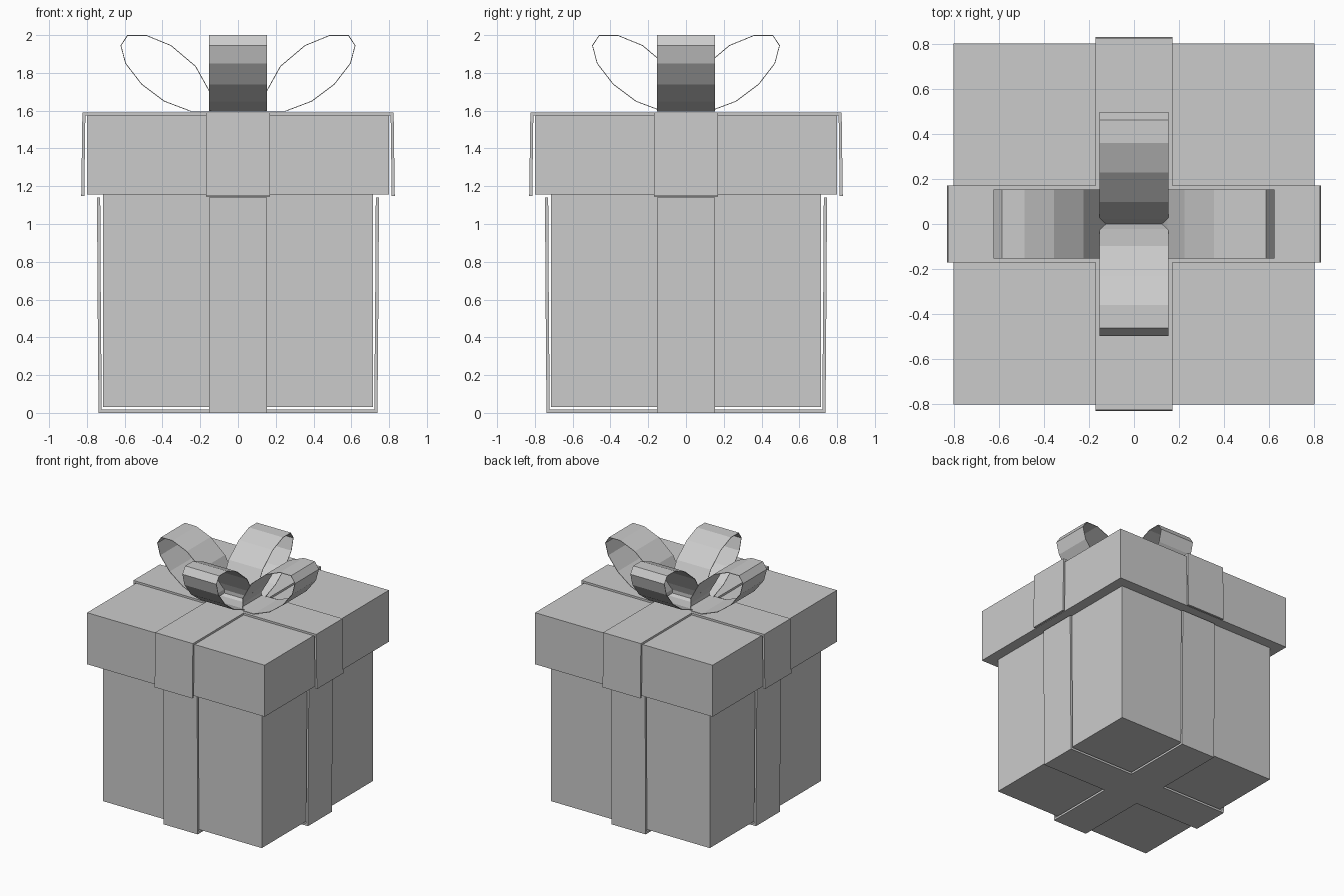
import bpy, bmesh, math
from mathutils import Matrix, Vector

if "Cube" in bpy.data.objects:
    bpy.data.objects.remove(bpy.data.objects["Cube"])


def make_object(name, bm):
    me = bpy.data.meshes.new(name)
    bm.to_mesh(me)
    bm.free()
    ob = bpy.data.objects.new(name, me)
    bpy.context.collection.objects.link(ob)
    return ob


def solidify(ob, thickness):
    mod = ob.modifiers.new("thickness", 'SOLIDIFY')
    mod.thickness = thickness
    mod.offset = 0
    mod.use_even_offset = True


def block(name, half, z0, z1):
    bm = bmesh.new()
    bmesh.ops.create_cube(bm, size=1)
    bmesh.ops.scale(bm, vec=(2 * half, 2 * half, z1 - z0), verts=bm.verts)
    bmesh.ops.translate(bm, vec=(0, 0, (z0 + z1) / 2), verts=bm.verts)
    return make_object(name, bm)


def cross_ribbon(name, half_width, arm, thickness):
    """Central square with four arms following (distance, height) points."""
    w = half_width
    bm = bmesh.new()
    z = arm[0][1]
    bm.faces.new([bm.verts.new(p) for p in ((-w, -w, z), (w, -w, z), (w, w, z), (-w, w, z))])
    for k in range(4):
        rot = Matrix.Rotation(k * math.pi / 2, 3, 'Z')
        rows = [[bm.verts.new(rot @ Vector((d, s * w, h))) for s in (-1, 1)]
                for d, h in [(w, z)] + arm]
        for a, b in zip(rows, rows[1:]):
            bm.faces.new((a[0], b[0], b[1], a[1]))
    bmesh.ops.remove_doubles(bm, verts=bm.verts, dist=0.0005)
    solidify(make_object(name, bm), thickness)


# (outward, height, half width) around one bow loop
LOOP = [(0.0, 1.64, 0.12), (0.025, 1.70, 0.153), (0.1, 1.835, 0.153),
        (0.23, 1.945, 0.153), (0.36, 1.998, 0.153), (0.46, 1.998, 0.153),
        (0.495, 1.945, 0.153), (0.47, 1.85, 0.153), (0.385, 1.74, 0.153),
        (0.265, 1.65, 0.153), (0.125, 1.597, 0.153), (0.03, 1.597, 0.153),
        (0.0, 1.61, 0.12)]


def bow_loop(name, angle, start):
    rot = Matrix.Rotation(angle, 3, 'Z')
    bm = bmesh.new()
    rows = [[bm.verts.new(rot @ Vector((start + u, s * w, z))) for s in (-1, 1)]
            for u, z, w in LOOP]
    for a, b in zip(rows, rows[1:] + rows[:1]):
        bm.faces.new((a[0], b[0], b[1], a[1]))
    solidify(make_object(name, bm), 0.004)


# Box and lid
block("box_body", 0.715, 0.03, 1.155)
block("lid", 0.80, 1.155, 1.575)

# Ribbons wrapped under the box and over the lid
cross_ribbon("box_ribbon", 0.154, [(0.73, 0.009), (0.735, 0.62), (0.738, 1.14)], 0.017)
cross_ribbon("lid_ribbon", 0.17, [(0.816, 1.583), (0.822, 1.147)], 0.016)

# Four bow loops, the left and right pair set further out
for k, side in enumerate(("right", "back", "left", "front")):
    bow_loop("bow_loop_" + side, k * math.pi / 2, 0.125 if k % 2 == 0 else 0.0)
